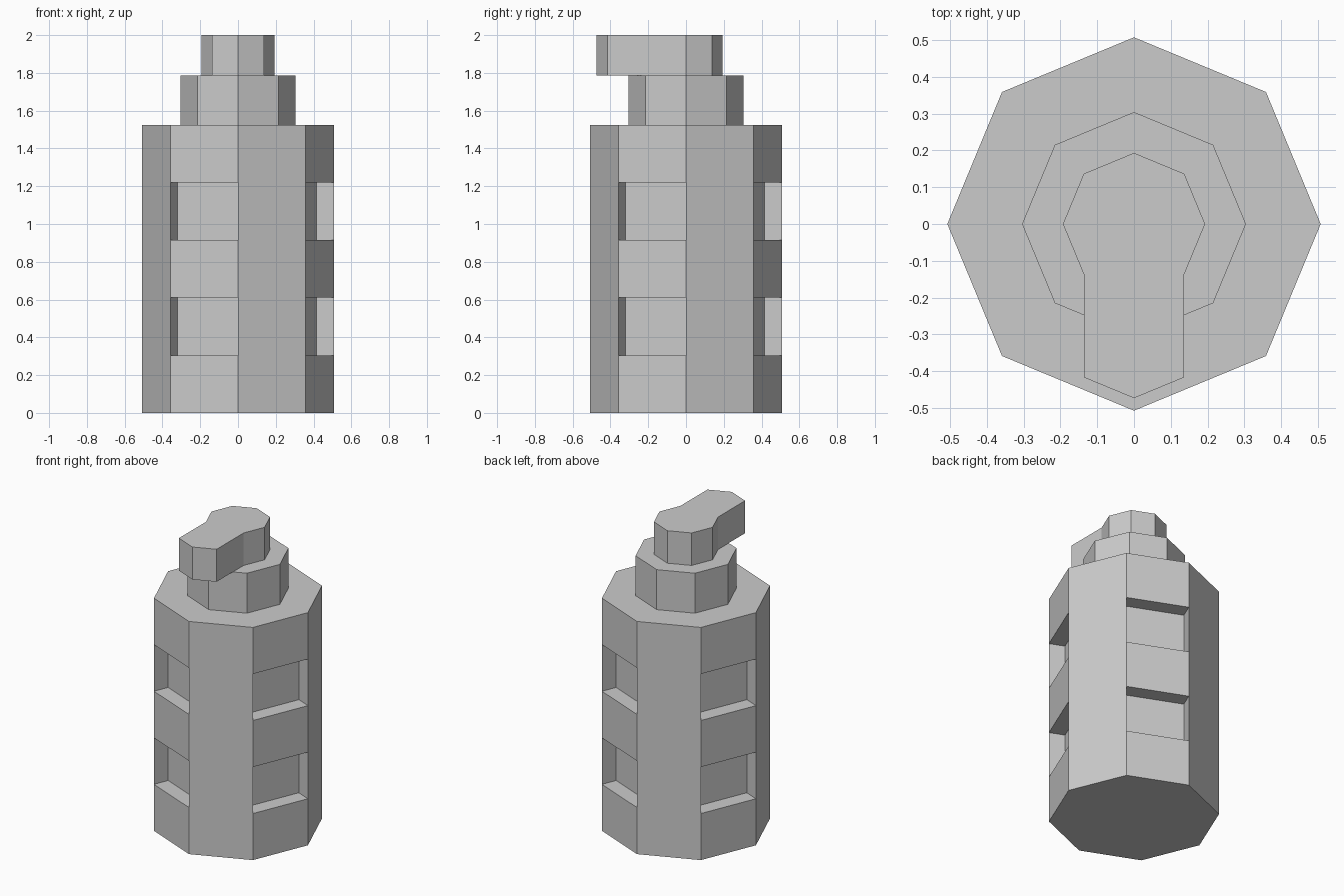
import bpy, bmesh
from math import sin, cos, pi
from mathutils import Vector

cube = bpy.data.objects.get("Cube")
if cube:
    bpy.data.objects.remove(cube)

# Single plain grey
grey = bpy.data.materials.new("plain_grey")
grey.use_nodes = True
GREY = (0.6, 0.6, 0.6, 1)
grey.diffuse_color = GREY
grey.node_tree.nodes["Principled BSDF"].inputs["Base Color"].default_value = GREY


def octagon(radius):
    return [(radius * cos(i * pi / 4), radius * sin(i * pi / 4)) for i in range(8)]


def prism(name, outline, levels, recessed=None, depth=0.0):
    """Stack rings of an outline into a closed body; sink chosen side panels."""
    bm = bmesh.new()
    rings = [[bm.verts.new((x, y, z)) for x, y in outline] for z in levels]
    bm.faces.new(rings[0][::-1])
    bm.faces.new(rings[-1])
    n = len(outline)
    panels = []
    for band, (low, high) in enumerate(zip(rings, rings[1:])):
        for i in range(n):
            j = (i + 1) % n
            face = bm.faces.new((low[i], low[j], high[j], high[i]))
            if recessed and recessed(band, i):
                panels.append(face)
    bm.normal_update()
    # Push each panel straight in, leaving walls around it
    for face in panels:
        inward = -face.normal * depth
        sunk = bmesh.ops.extrude_discrete_faces(bm, faces=[face])["faces"][0]
        bmesh.ops.translate(bm, verts=sunk.verts[:], vec=Vector(inward))
    mesh = bpy.data.meshes.new(name)
    bm.to_mesh(mesh)
    bm.free()
    mesh.materials.append(grey)
    obj = bpy.data.objects.new(name, mesh)
    bpy.context.collection.objects.link(obj)
    return obj


BODY_TOP, NECK_TOP, TOP = 1.525, 1.787, 2.0

# Body: five equal bands, recesses in alternate sides of the 2nd and 4th
prism("bottle_body", octagon(0.507), [BODY_TOP * k / 5 for k in range(6)],
      recessed=lambda band, side: band % 2 == 1 and side % 2 == 1, depth=0.1)

# Neck
prism("bottle_neck", octagon(0.304), [BODY_TOP, NECK_TOP])

# Pump head: octagon whose front three corners slide forward into a spout
ring = octagon(0.193)
SPOUT = 0.28
head = ring[:6] + [(x, y - SPOUT) for x, y in ring[5:8]] + ring[7:]
prism("pump_head", head, [NECK_TOP, TOP])
